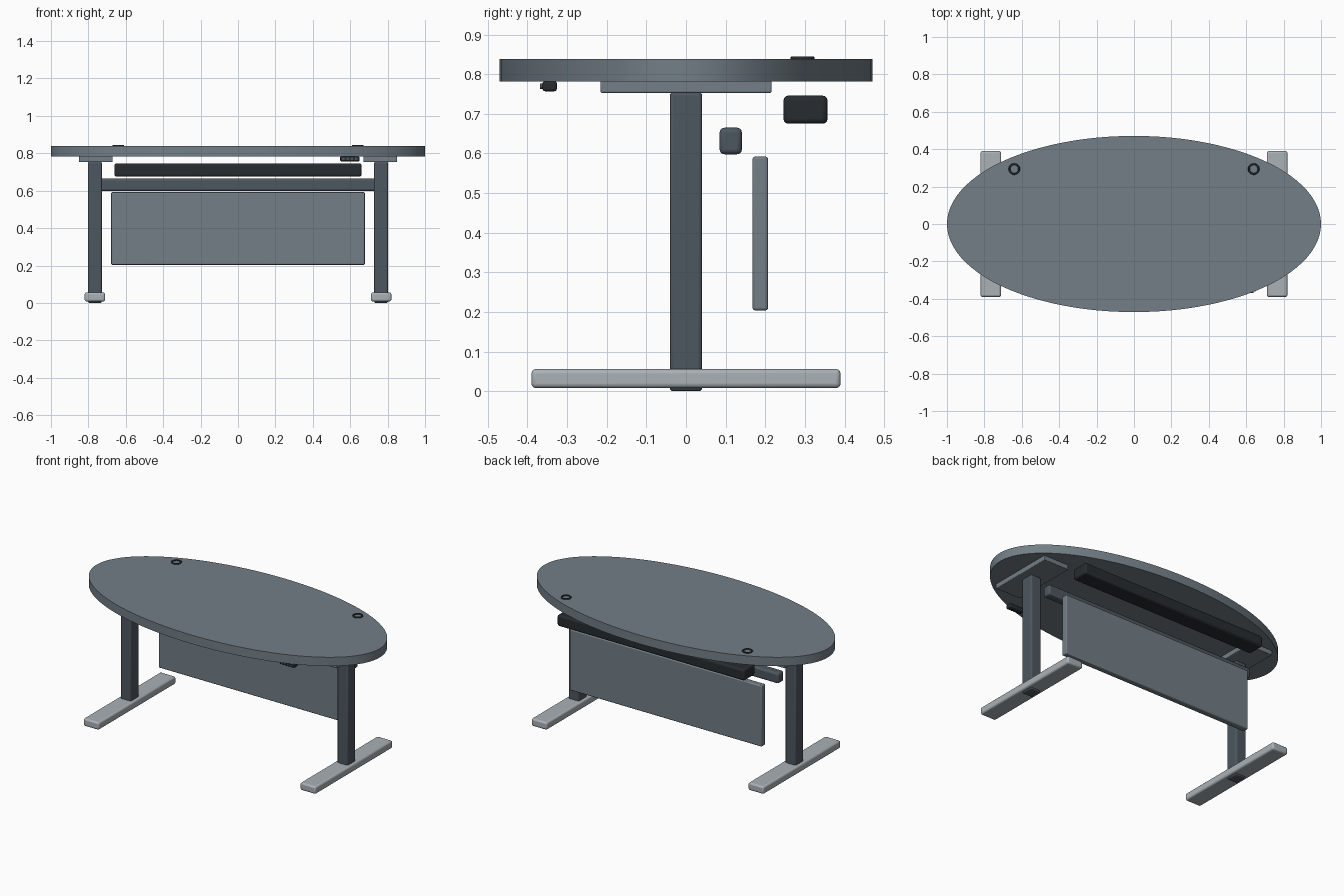
import bpy, math

if "Cube" in bpy.data.objects:
    bpy.data.objects.remove(bpy.data.objects["Cube"])


def material(name, rgb):
    m = bpy.data.materials.new(name)
    m.diffuse_color = (*rgb, 1)
    m.use_nodes = True
    m.node_tree.nodes["Principled BSDF"].inputs["Base Color"].default_value = m.diffuse_color
    return m


SLATE = material("slate", (0.17, 0.21, 0.24))
STEEL = material("dark_steel", (0.075, 0.095, 0.115))
LIGHT = material("light_grey", (0.40, 0.44, 0.47))
BLACK = material("near_black", (0.02, 0.025, 0.03))


def finish(name, mat):
    ob = bpy.context.object
    ob.name = ob.data.name = name
    ob.data.materials.append(mat)
    bpy.ops.object.shade_smooth_by_angle(angle=math.radians(40))
    return ob


def box(name, xr, yr, zr, mat, bevel=0.005):
    """Rounded box from its extents on each axis."""
    ranges = (xr, yr, zr)
    bpy.ops.mesh.primitive_cube_add(size=1, location=[(a + b) / 2 for a, b in ranges])
    bpy.context.object.scale = [b - a for a, b in ranges]
    bpy.ops.object.transform_apply(location=False, rotation=False, scale=True)
    ob = finish(name, mat)
    mod = ob.modifiers.new("soft_edges", 'BEVEL')
    mod.width = bevel
    mod.segments = 3
    return ob


# Oval desktop
bpy.ops.mesh.primitive_cylinder_add(vertices=96, radius=1, depth=0.056, location=(0, 0, 0.81))
bpy.context.object.scale = (1, 0.471, 1)
bpy.ops.object.transform_apply(location=False, rotation=False, scale=True)
finish("desktop", SLATE)

# Mirrored leg assemblies and cable grommets
for side, s in (("left", -1), ("right", 1)):
    x = 0.765 * s
    box(f"{side}_leg", (x - 0.037, x + 0.037), (-0.041, 0.041), (0, 0.755), STEEL, 0.009)
    box(f"{side}_foot", (x - 0.055, x + 0.055), (-0.39, 0.39), (0.008, 0.056), LIGHT, 0.011)
    xm = 0.76 * s
    box(f"{side}_mount_plate", (xm - 0.09, xm + 0.09), (-0.216, 0.216), (0.753, 0.784), SLATE, 0.004)
    bpy.ops.mesh.primitive_torus_add(major_segments=32, minor_segments=10, major_radius=0.026,
                                     minor_radius=0.005, location=(0.64 * s, 0.294, 0.84))
    finish(f"{side}_grommet", BLACK)

# Crossbar, modesty panel and cable tray
box("crossbar", (-0.75, 0.75), (0.085, 0.141), (0.598, 0.665), STEEL, 0.012)
box("modesty_panel", (-0.678, 0.678), (0.168, 0.207), (0.204, 0.592), SLATE, 0.006)
box("cable_tray", (-0.661, 0.661), (0.246, 0.357), (0.675, 0.746), BLACK, 0.012)

# Height control with a row of buttons
box("height_control", (0.546, 0.65), (-0.362, -0.326), (0.757, 0.783), BLACK, 0.006)
for i in range(4):
    bpy.ops.mesh.primitive_cylinder_add(vertices=16, radius=0.007, depth=0.01,
                                        location=(0.564 + i * 0.0225, -0.363, 0.77),
                                        rotation=(math.pi / 2, 0, 0))
    finish(f"control_button_{i + 1}", STEEL)
